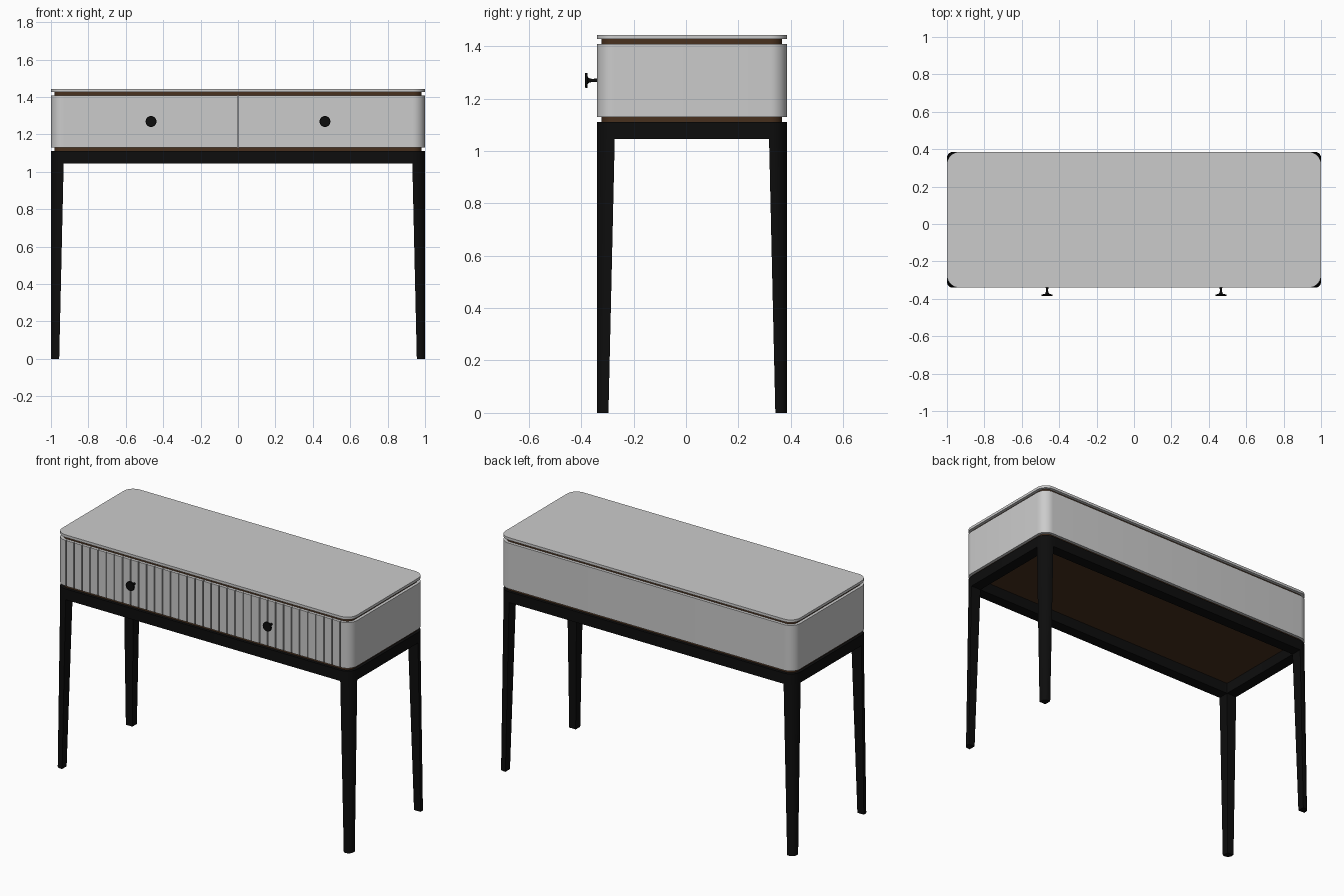
import bpy
import bmesh
from math import cos, sin, pi, radians

cube = bpy.data.objects.get("Cube")
if cube:
    bpy.data.objects.remove(cube, do_unlink=True)


def material(name, rgb, rough):
    mat = bpy.data.materials.new(name)
    mat.use_nodes = True
    color = (*rgb, 1)
    mat.diffuse_color = color
    bsdf = mat.node_tree.nodes["Principled BSDF"]
    bsdf.inputs["Base Color"].default_value = color
    bsdf.inputs["Roughness"].default_value = rough
    return mat


GREY = material("light grey lacquer", (0.6, 0.6, 0.6), 0.5)
BROWN = material("dark brown wood", (0.065, 0.03, 0.013), 0.6)
BLACK = material("black wood", (0.004, 0.004, 0.004), 0.6)

# Overall footprint of the case
X, FRONT, BACK, RADIUS = 1.0, -0.34, 0.385, 0.065
FRAME_W = 0.068


def outline(x0, x1, y0, y1, radii, grooves=(), steps=8):
    """Rounded rectangle, counter-clockwise from the front left corner."""
    pts = []
    corners = [(x0, y0, 1, 1), (x1, y0, -1, 1), (x1, y1, -1, -1), (x0, y1, 1, -1)]
    for i, ((x, y, sx, sy), r) in enumerate(zip(corners, radii)):
        for k in range(steps + 1 if r else 1):
            a = pi + (i + k / steps) * pi / 2
            pts.append((x + r * (sx + cos(a)), y + r * (sy + sin(a))))
        if i == 0:
            for gx, half, depth in grooves:
                pts += [(gx - half, y0), (gx - half, y0 + depth),
                        (gx + half, y0 + depth), (gx + half, y0)]
    return pts


def loft(name, sections, mat, closed=False):
    """Join (outline, z) sections with side faces; cap the ends or close the loop."""
    bm = bmesh.new()
    loops = [[bm.verts.new((x, y, z)) for x, y in pts] for pts, z in sections]
    pairs = list(zip(loops, loops[1:]))
    if closed:
        pairs.append((loops[-1], loops[0]))
    else:
        bm.faces.new(loops[0][::-1])
        bm.faces.new(loops[-1])
    for a, b in pairs:
        for i in range(len(a)):
            j = (i + 1) % len(a)
            bm.faces.new((a[i], a[j], b[j], b[i]))
    return finish(name, bm, mat)


def finish(name, bm, mat):
    bmesh.ops.recalc_face_normals(bm, faces=bm.faces)
    mesh = bpy.data.meshes.new(name)
    bm.to_mesh(mesh)
    bm.free()
    mesh.materials.append(mat)
    obj = bpy.data.objects.new(name, mesh)
    bpy.context.collection.objects.link(obj)
    bpy.ops.object.select_all(action="DESELECT")
    obj.select_set(True)
    bpy.context.view_layer.objects.active = obj
    bpy.ops.object.shade_smooth_by_angle(angle=radians(30))
    return obj


def slab(name, z0, z1, mat, inset=0.0, grooves=()):
    r = RADIUS - inset
    pts = outline(-X + inset, X - inset, FRONT + inset, BACK - inset, [r] * 4, grooves)
    return loft(name, [(pts, z0), (pts, z1)], mat)


# Case with fluted drawer fronts; the middle groove parts the two drawers
count, reach = 34, 0.93
flutes = []
for n in range(count + 1):
    middle = n == count // 2
    flutes.append((-reach + 2 * reach * n / count, 0.003, 0.018 if middle else 0.008))
slab("drawer_case", 1.129, 1.409, GREY, grooves=flutes)
slab("top_panel", 1.427, 1.443, GREY)

# Recessed wooden bands above and below the case
slab("upper_band", 1.409, 1.427, BROWN, inset=0.018)
slab("lower_band", 1.111, 1.129, BROWN, inset=0.018)

# Ring frame under the case
outer = outline(-X, X, FRONT, BACK, [RADIUS] * 4)
inner = outline(-X + FRAME_W, X - FRAME_W, FRONT + FRAME_W, BACK - FRAME_W, [0.004] * 4)
loft("base_frame", [(outer, 1.045), (outer, 1.111), (inner, 1.111), (inner, 1.045)],
     BLACK, closed=True)

# Tapered legs, rounded on the outer corner and straight along the outer sides
for side, sx in (("right", -1), ("left", 1)):
    for end, y_edge, sy in (("front", FRONT, -1), ("back", BACK, 1)):
        corner = [(-1, -1), (1, -1), (1, 1), (-1, 1)].index((sx, sy))
        sections = []
        for width, r, z in ((0.044, 0.03, 0.0), (FRAME_W, RADIUS, 1.045)):
            xs = sorted((sx * X, sx * (X - width)))
            ys = sorted((y_edge, y_edge - sy * width))
            radii = [r if i == corner else 0 for i in range(4)]
            sections.append((outline(*xs, *ys, radii), z))
        loft(f"{end}_{side}_leg", sections, BLACK)

# Turned drawer knobs: (radius, distance from the drawer front)
profile = [(0.007, -0.002), (0.006, 0.02), (0.009, 0.03), (0.014, 0.035),
           (0.028, 0.036), (0.029, 0.038), (0.029, 0.043), (0.027, 0.045)]
for side, sx in (("right", -1), ("left", 1)):
    ring = [2 * pi * k / 24 for k in range(24)]
    sections = [([(r * cos(a), r * sin(a)) for a in ring], d) for r, d in profile]
    knob = loft(f"{side}_knob", sections, BLACK)
    knob.rotation_euler = (pi / 2, 0, 0)
    knob.location = (sx * 0.465, FRONT, 1.269)
